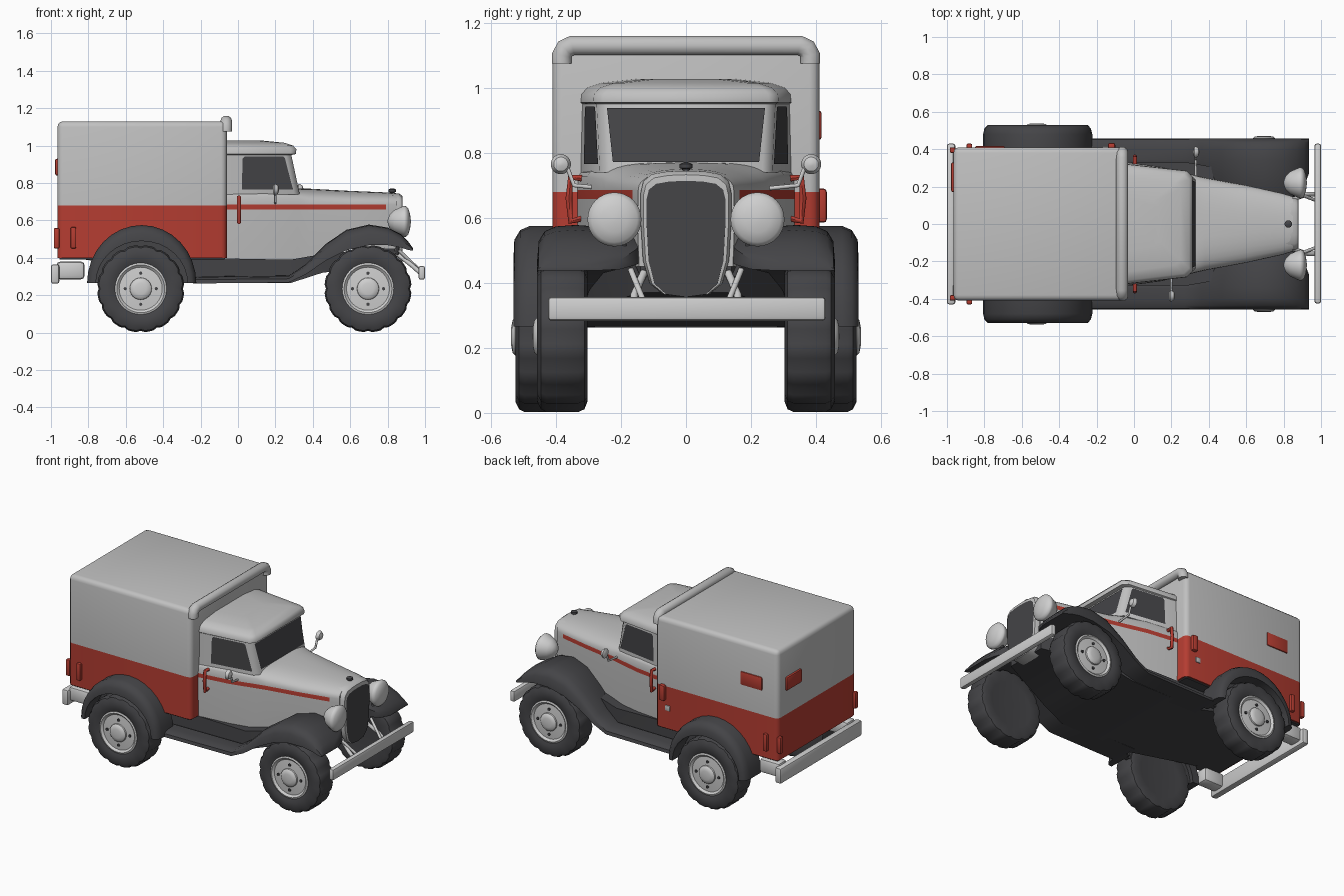
import bpy, bmesh, math
from mathutils import Vector, Matrix

if "Cube" in bpy.data.objects:
    bpy.data.objects.remove(bpy.data.objects["Cube"])


def material(name, rgb):
    m = bpy.data.materials.new(name)
    m.diffuse_color = (*rgb, 1)
    m.use_nodes = True
    m.node_tree.nodes["Principled BSDF"].inputs["Base Color"].default_value = m.diffuse_color
    return m


LIGHT = material("light grey paint", (0.53, 0.53, 0.53))
TRIM = material("pale trim", (0.62, 0.62, 0.62))
DARK = material("dark grey", (0.058, 0.058, 0.063))
RED = material("red paint", (0.46, 0.046, 0.031))


def finish(name, bm, mats, rule=None, angle=35):
    """Turn a bmesh into a smooth-shaded object, colouring faces by rule(centre)."""
    bmesh.ops.recalc_face_normals(bm, faces=bm.faces[:])
    if rule:
        for f in bm.faces:
            f.material_index = rule(f.calc_center_median())
    me = bpy.data.meshes.new(name)
    bm.to_mesh(me)
    bm.free()
    ob = bpy.data.objects.new(name, me)
    bpy.context.collection.objects.link(ob)
    for m in mats:
        me.materials.append(m)
    smooth(ob, angle)


def smooth(ob, angle, convert=False):
    bpy.ops.object.select_all(action='DESELECT')
    ob.select_set(True)
    bpy.context.view_layer.objects.active = ob
    if convert:
        bpy.ops.object.convert(target='MESH')
    bpy.ops.object.shade_smooth_by_angle(angle=math.radians(angle))


def loft(name, rings, mats, rule=None, angle=35):
    bm = bmesh.new()
    rows = [[bm.verts.new(p) for p in r] for r in rings]
    n = len(rows[0])
    for a, b in zip(rows, rows[1:]):
        for i in range(n):
            j = (i + 1) % n
            bm.faces.new((a[i], a[j], b[j], b[i]))
    bm.faces.new(rows[0])
    bm.faces.new(rows[-1])
    finish(name, bm, mats, rule, angle)


def block(name, lo, hi, mats, bevel=0.01, seg=2, cut=None, rule=None, keep_base=False):
    """Rounded box between two corners, optionally cut at a height or with a sharp base."""
    lo, hi = Vector(lo), Vector(hi)
    bm = bmesh.new()
    bmesh.ops.create_cube(bm, size=1, matrix=Matrix.Translation((lo + hi) / 2) @ Matrix.Diagonal((*(hi - lo), 1)))
    edges = [e for e in bm.edges if not keep_base or max(v.co.z for v in e.verts) > lo.z + .001]
    bmesh.ops.bevel(bm, geom=edges, offset=bevel, segments=seg, profile=0.5, affect='EDGES')
    if cut:
        bmesh.ops.bisect_plane(bm, geom=bm.verts[:] + bm.edges[:] + bm.faces[:],
                               plane_co=(0, 0, cut), plane_no=(0, 0, 1))
    finish(name, bm, mats, rule)


def lathe(name, profile, loc, axis, mat, seg=32, tread=0, angle=35):
    """Spin (radius, offset) points round an axis; tread notches the widest points."""
    axis = Vector(axis).normalized()
    u = axis.orthogonal().normalized()
    v = axis.cross(u)
    top = max(r for r, _ in profile)
    rings = []
    for r, a in profile:
        ring = []
        for k in range(seg):
            t = math.tau * k / seg
            rr = r - (tread if r > top - 0.015 and k % 4 < 1 else 0)
            ring.append(Vector(loc) + axis * a + (u * math.cos(t) + v * math.sin(t)) * rr)
        rings.append(ring)
    loft(name, rings, [mat], angle=angle)


def tube(name, pts, radius, mat):
    cu = bpy.data.curves.new(name, 'CURVE')
    cu.dimensions, cu.bevel_depth, cu.bevel_resolution, cu.use_fill_caps = '3D', radius, 3, True
    sp = cu.splines.new('POLY')
    sp.points.add(len(pts) - 1)
    for p, q in zip(sp.points, pts):
        p.co = (*q, 1)
    cu.materials.append(mat)
    ob = bpy.data.objects.new(name, cu)
    bpy.context.collection.objects.link(ob)
    smooth(ob, 40, True)


def plate(name, pts, mat):
    bm = bmesh.new()
    bm.faces.new([bm.verts.new(p) for p in pts])
    finish(name, bm, [mat])


# Cargo box, red below the belt line, with a rolled front rim and dark floor
block("cargo_box", (-0.965, -0.41, 0.40), (-0.06, 0.41, 1.13), [LIGHT, RED], 0.03, 3, 0.68,
      lambda c: 1 if c.z < 0.68 else 0, True)
block("box_floor", (-0.955, -0.40, 0.392), (-0.07, 0.40, 0.402), [DARK], 0.002, 1)
half_rim = [(0.382, 1.075), (0.382, 1.10), (0.372, 1.12), (0.35, 1.13)]
tube("box_rim", [(-0.063, y, z) for y, z in half_rim] + [(-0.063, -y, z) for y, z in reversed(half_rim)], 0.032, LIGHT)

# Lower cab and hood in one loft, red pinstripe along the side: x, half width, bottom, crown, squareness
stations = [(-0.07, .335, .38, .765, 5), (.15, .305, .38, .765, 5), (.32, .262, .38, .77, 3.5), (.38, .248, .40, .77, 2.6),
            (.60, .207, .45, .758, 2.3), (.79, .165, .45, .75, 2.3), (.85, .147, .45, .745, 2.3)]
rings = []
for x, w, zb, zc, n in stations:
    half = [(w * .98, zb), (w, .52), (w, .658), (w, .685)]
    for k in range(1, 9):
        t = math.pi / 2 * k / 8
        half.append((w * max(math.cos(t), 0) ** (2 / n), .685 + (zc - .685) * math.sin(t) ** (2 / n)))
    rings.append([(x, y, z) for y, z in half] + [(x, -y, z) for y, z in reversed(half[:-1])])
loft("cab_and_hood", rings, [LIGHT, RED], lambda c: 1 if .658 < c.z < .685 and c.x < .79 else 0)


# Cab top with overhanging roof: z, back x, front x, back half width, front half width
def cab_ring(z, xb, xf, wb, wf, c=0.03):
    return [(xb, -wb, z), (xf - c, -wf, z), (xf, -wf + c, z), (xf, wf - c, z), (xf - c, wf, z), (xb, wb, z)]


cab = [(.74, -.07, .33, .325, .265), (.95, -.07, .285, .32, .275), (.955, -.07, .31, .325, .285), (.98, -.07, .312, .322, .283),
       (1.0, -.07, .295, .305, .265), (1.015, -.07, .25, .26, .22), (1.027, -.07, .13, .15, .12)]
loft("cab_top", [cab_ring(*r) for r in cab], [LIGHT], angle=50)


def cab_half_width(x, z):
    f = (z - .74) / .21
    a = .325 - (x + .07) / .37 * .06
    b = .32 - (x + .07) / .325 * .045
    return a + (b - a) * f


def shield_x(z):
    return .335 - (z - .74) / .21 * .045


plate("windshield", [(shield_x(z), y, z) for y, z in ((-.225, .772), (.225, .772), (.243, .938), (-.243, .938))], DARK)
for s in (-1, 1):
    win = [(.02, .765), (.295, .765), (.285, .80), (.25, .935), (.24, .942), (.035, .942), (.025, .93)]
    plate("side_window", [(x, s * (cab_half_width(x, z) + .004), z) for x, z in win], DARK)

# Grille in a thin light shell that is thickest at the top, with radiator cap
gh = [(0, .36), (.06, .368), (.095, .40), (.113, .47), (.119, .58), (.119, .655), (.112, .685), (.09, .703), (.05, .71), (0, .712)]
grille = gh + [(-y, z) for y, z in reversed(gh[1:-1])]


def grille_ring(x, k, kz):
    return [(x, y * k, .54 + (z - .54) * (kz if z > .54 else 1.02)) for y, z in grille]


loft("radiator_shell", [grille_ring(.80, 1.18, 1.20), grille_ring(.86, 1.17, 1.19), grille_ring(.878, 1.10, 1.12),
                        grille_ring(.88, 1.0, 1.0)], [LIGHT])
plate("grille", grille_ring(.884, 1.02, 1.01), DARK)
lathe("radiator_cap", [(.01, 0), (.012, .015), (.02, .018), (.02, .03), (.008, .036)], (.825, 0, .735), (0, 0, 1), DARK, 16)

# Chassis belly
belly = [(-.88, .40, .36, .402), (-.78, .385, .36, .402), (-.24, .265, .33, .40), (.28, .265, .33, .39),
         (.45, .32, .30, .42), (.84, .37, .14, .46)]
loft("chassis", [[(x, -w, b), (x, w, b), (x, w, t), (x, -w, t)] for x, b, w, t in belly], [DARK])

# Front fenders running into the side steps: x, top, lip, inner y
fender = [(-.24, .30, .263, .28), (.27, .305, .268, .28), (.36, .365, .31, .25), (.47, .475, .385, .20), (.58, .55, .44, .15),
          (.70, .578, .468, .13), (.80, .562, .468, .13), (.87, .527, .455, .155), (.91, .487, .442, .20), (.935, .452, .438, .27)]
for s in (-1, 1):
    rings = []
    for x, t, b, yi in fender:
        d = t - b
        sec = [(yi, b), (yi, t - .35 * d), (yi + .06, t - .1 * d), (.34, t), (.40, t - .04 * d), (.435, t - .18 * d),
               (.453, t - .45 * d), (.458, b)]
        rings.append([(x, s * y, z) for y, z in sec])
    loft("front_fender", rings, [DARK], angle=45)

    # Rear fender arch with dark wheel well behind the tyre
    rings = []
    for k in range(17):
        t = math.pi * k / 16
        cx, sz = math.cos(t), math.sin(t)
        sec = [(.36, 0), (.36, 1), (.48, 1), (.51, .85), (.528, .5), (.53, 0)]
        rings.append([(-.515 + cx * (.245 + .047 * f), s * y, .265 + sz * (.225 + .085 * f)) for y, f in sec])
    loft("rear_fender", rings, [DARK], angle=45)
    loft("wheel_well", [[(-.515 + .27 * math.cos(math.pi * k / 16), s * y, .265 + .27 * math.sin(math.pi * k / 16))
                         for k in range(17)] for y in (.385, .414)], [DARK])

    # Wheels: treaded tyre, light disc, flat-topped hub, dark bolts
    for x, yo in ((-.52, .525), (.695, .458)):
        at, out = (x, s * (yo - .0775), .235), (0, s, 0)
        lathe("tyre", [(.02, -.07), (.15, -.07), (.20, -.0775), (.225, -.068), (.233, -.05), (.233, .05), (.225, .066),
                       (.20, .0775), (.16, .0775), (.135, .068), (.132, .04), (.02, .04)], at, out, DARK, 64, .008)
        lathe("wheel_disc", [(.134, .03), (.138, .072), (.128, .076), (.115, .064), (.07, .068), (.02, .07)], at, out, TRIM)
        lathe("hub_cap", [(.06, .06), (.058, .078), (.05, .086), (.03, .09), (.006, .091)], at, out, TRIM, 24)
        for k in range(4):
            a = math.tau * k / 4 + math.pi / 2
            p = (x + .083 * math.cos(a), at[1], .235 + .083 * math.sin(a))
            lathe("wheel_bolt", [(.009, .06), (.009, .074), (.003, .075)], p, out, DARK, 8)

    # Headlights on stalks
    lathe("headlight", [(.008, -.065), (.035, -.055), (.06, -.03), (.076, .005), (.083, .022), (.083, .032), (.07, .045),
                        (.04, .055), (.008, .059)], (.865, s * .22, .595), (1, 0, 0), TRIM, 32, angle=60)
    tube("headlight_stalk", [(.86, s * .20, .53), (.85, s * .15, .42)], .01, DARK)

    # Bumper arms
    tube("front_bumper_arm", [(.84, s * .13, .43), (.93, s * .16, .36), (.975, s * .16, .32)], .012, TRIM)
    tube("front_bumper_brace", [(.86, s * .17, .44), (.975, s * .125, .33)], .009, TRIM)
    block("rear_bumper_arm", (-.97, s * .36 - .045, .285), (-.82, s * .36 + .045, .38), [TRIM], .02)

    # Tail lamps and door handles
    block("side_lamp", (-.895, s * .415 - .015, .45), (-.865, s * .415 + .015, .565), [RED], .008)
    block("tail_lamp", (-.985, s * .395 - .015, .45), (-.955, s * .395 + .015, .56), [RED], .008)
    tube("door_handle", [(.005, s * .31, .72), (.005, s * .355, .725), (.005, s * .36, .66), (.005, s * .355, .59),
                         (.005, s * .31, .60)], .011, RED)

    # Wing mirrors
    mx = .20 if s < 0 else .33
    tube("mirror_stem", [(mx, s * .25, .69), (mx, s * .345, .70), (mx, s * .365, .755)], .007, TRIM)
    lathe("mirror", [(.006, -.02), (.022, -.014), (.031, 0), (.031, .006), (.02, .012), (.006, .014)],
          (mx, s * .385, .765), (-1, 0, 0), TRIM, 20)

# Bumpers
block("front_bumper", (.965, -.425, .283), (1.0, .43, .357), [TRIM], .012)
block("rear_bumper", (-1.0, -.43, .262), (-.955, .43, .365), [TRIM], .012)

# Red vents, front corner lamp and small filler plate on the far side
block("rear_vent", (-.978, .17, .84), (-.955, .33, .93), [RED], .01)
block("side_vent", (-.85, .40, .84), (-.69, .417, .93), [RED], .008)
block("corner_lamp", (-.14, .40, .585), (-.10, .433, .69), [RED], .01)
block("filler_plate", (-.17, .40, .52), (-.135, .416, .555), [LIGHT], .004)
